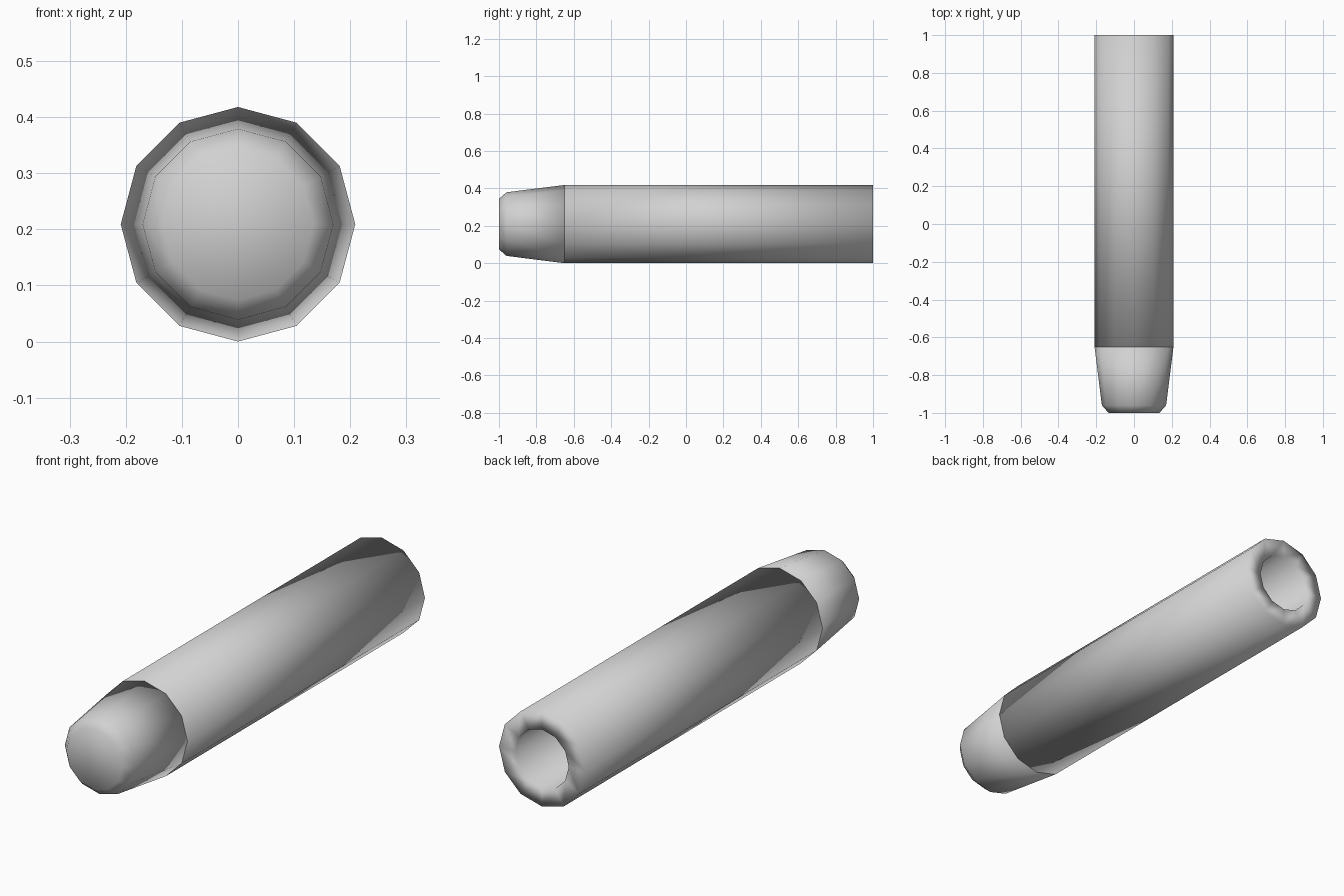
import bpy
import bmesh
from math import cos, sin, tau

SIDES = 12
RADIUS = 0.209

default = bpy.data.objects.get("Cube")
if default:
    bpy.data.objects.remove(default)

grey = bpy.data.materials.new("plain grey")
grey.use_nodes = True
colour = (0.64, 0.64, 0.64, 1)
grey.diffuse_color = colour
grey.node_tree.nodes["Principled BSDF"].inputs["Base Color"].default_value = colour


def turned(name, profile):
    """Turn a (radius, y) profile around the long axis and cap both ends."""
    bm = bmesh.new()
    rings = []
    for r, y in profile:
        angles = [tau * i / SIDES for i in range(SIDES)]
        rings.append([bm.verts.new((r * cos(a), y, RADIUS + r * sin(a))) for a in angles])
    for a, b in zip(rings, rings[1:]):
        for i in range(SIDES):
            j = (i + 1) % SIDES
            bm.faces.new((a[i], a[j], b[j], b[i]))
    bm.faces.new(rings[0])
    bm.faces.new(rings[-1])
    bmesh.ops.recalc_face_normals(bm, faces=bm.faces)
    for face in bm.faces:
        face.smooth = True
    mesh = bpy.data.meshes.new(name)
    bm.to_mesh(mesh)
    bm.free()
    mesh.materials.append(grey)
    obj = bpy.data.objects.new(name, mesh)
    bpy.context.collection.objects.link(obj)
    return obj


# Long barrel with a blind bore in its rear end
turned("barrel", [(0.13, 0.5), (0.13, 1), (RADIUS, 1), (RADIUS, -0.65)])

# Tapered nose with a chamfered front edge
turned("nose", [(RADIUS, -0.65), (0.17, -0.96), (0.135, -1)])
